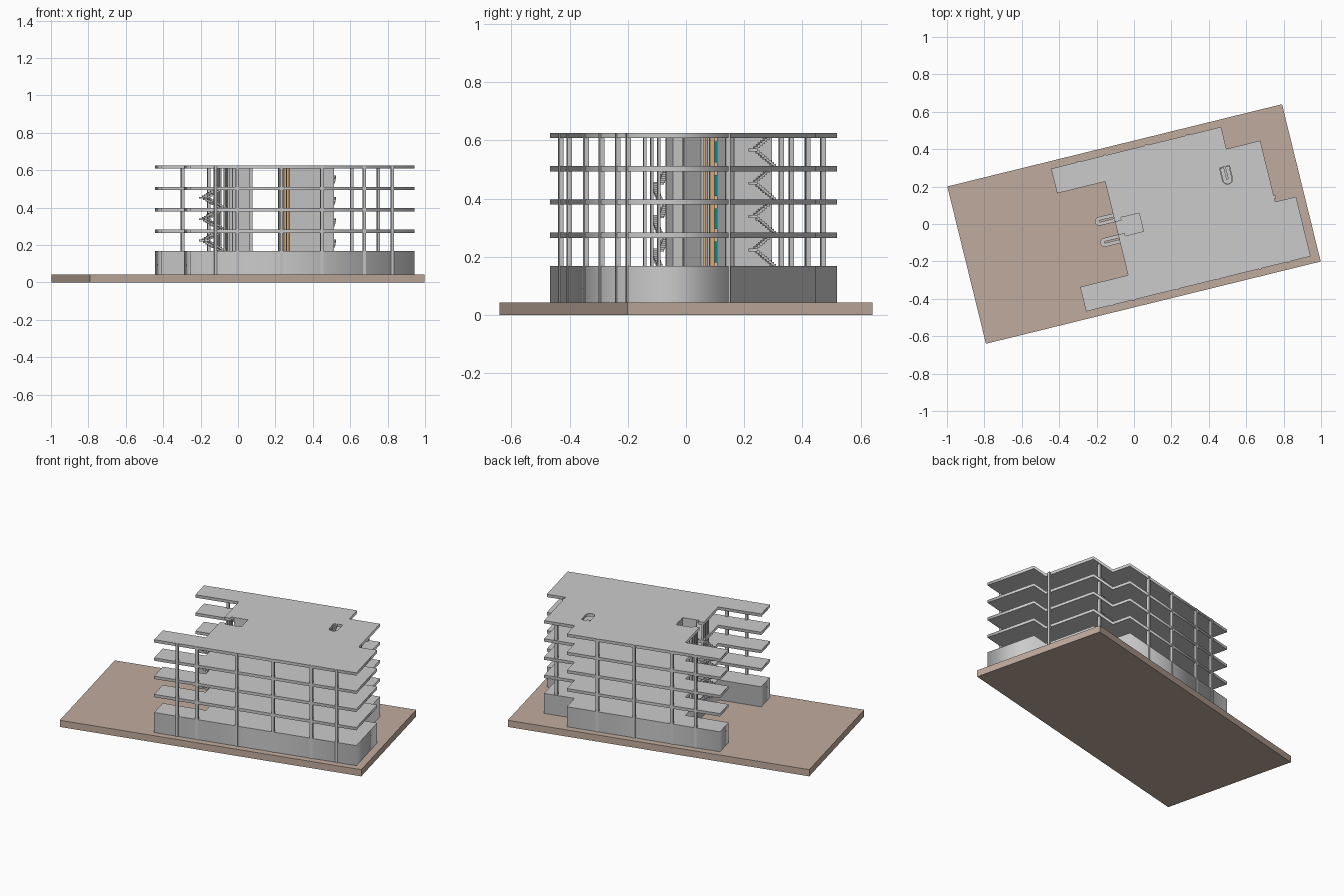
import bpy, bmesh, math

if "Cube" in bpy.data.objects:
    bpy.data.objects.remove(bpy.data.objects["Cube"])

ANGLE = math.radians(13.8)          # whole site is turned on the grid
PLATE, BASE, STEP, THICK = 0.042, 0.168, 0.1145, 0.018
FLOORS = [BASE + STEP * i for i in range(5)]
ROOF = FLOORS[-1]


def material(name, rgb):
    m = bpy.data.materials.new(name)
    m.diffuse_color = (*rgb, 1)
    m.use_nodes = True
    m.node_tree.nodes["Principled BSDF"].inputs["Base Color"].default_value = m.diffuse_color
    return m


brown = material("brown", (0.53, 0.41, 0.34))
orange = material("orange", (0.75, 0.45, 0.2))
teal = material("teal", (0.0, 0.5, 0.6))


def add_object(name, mesh, mat=None):
    ob = bpy.data.objects.new(name, mesh)
    bpy.context.collection.objects.link(ob)
    ob.rotation_euler.z = ANGLE
    if mat:
        mesh.materials.append(mat)
    return ob


def prism(bm, pts, z0, z1):
    lo = [bm.verts.new((x, y, z0)) for x, y in pts]
    hi = [bm.verts.new((x, y, z1)) for x, y in pts]
    bm.faces.new(lo[::-1])
    bm.faces.new(hi)
    n = len(pts)
    for i in range(n):
        j = (i + 1) % n
        bm.faces.new((lo[i], lo[j], hi[j], hi[i]))


def finish(name, bm, mat=None):
    bmesh.ops.recalc_face_normals(bm, faces=bm.faces)
    me = bpy.data.meshes.new(name)
    bm.to_mesh(me)
    bm.free()
    return add_object(name, me, mat)


def rect(u0, u1, v0, v1):
    return [(u0, v0), (u1, v0), (u1, v1), (u0, v1)]


def boxes(name, items, mat=None):
    """items: (u0, u1, v0, v1, z0, z1)"""
    bm = bmesh.new()
    for b in items:
        prism(bm, rect(*b[:4]), b[4], b[5])
    return finish(name, bm, mat)


def plan(name, loops, z0, z1):
    """Flat outline with holes, extruded through a filled curve."""
    cu = bpy.data.curves.new(name, 'CURVE')
    cu.dimensions = '2D'
    cu.fill_mode = 'BOTH'
    cu.extrude = (z1 - z0) / 2
    for pts in loops:
        sp = cu.splines.new('POLY')
        sp.points.add(len(pts) - 1)
        for p, (x, y) in zip(sp.points, pts):
            p.co = (x, y, 0, 1)
        sp.use_cyclic_u = True
    tmp = bpy.data.objects.new(name + "_curve", cu)
    bpy.context.collection.objects.link(tmp)
    dg = bpy.context.evaluated_depsgraph_get()
    me = bpy.data.meshes.new_from_object(tmp.evaluated_get(dg))
    bpy.data.objects.remove(tmp)
    ob = add_object(name, me)
    ob.location.z = (z0 + z1) / 2


# site plate
boxes("site_plate", [(-0.9215, 0.9215, -0.433, 0.433, 0, PLATE)], brown)

# building outline; floors also have a lift notch and a stair hole
east = [(-0.36, 0.257), (-0.36, 0.393), (0.576, 0.393), (0.576, 0.272), (0.762, 0.272),
        (0.762, -0.065), (0.876, -0.065), (0.876, -0.393), (-0.36, -0.393), (-0.36, -0.258)]
west = [(-0.096, -0.258), (-0.096, 0.257)]
notch = [(-0.096, -0.035), (-0.06, -0.035), (-0.06, -0.051), (0.041, -0.051),
         (0.041, 0.051), (-0.06, 0.051), (-0.06, 0.035), (-0.096, 0.035)]
SU, SV, SW, SL = 0.5426, 0.134, 0.054, 0.096
hole = [(SU - SW / 2, SV + SL / 2), (SU + SW / 2, SV + SL / 2)]
hole += [(SU + SW / 2 * math.cos(t), SV - SL / 2 + SW / 2 - SW / 2 * math.sin(t))
         for t in (math.pi * i / 10 for i in range(11))]

plan("ground_floor_block", [east + west], PLATE, BASE)
for i, z in enumerate(FLOORS[1:]):
    plan(f"floor_slab_{i + 1}", [east + west[:1] + notch + west[1:], hole], z - THICK, z)

# perimeter columns
cols = [(u, -0.389) for u in (-0.22, -0.1, 0.143, 0.366, 0.6, 0.754)]
cols += [(u, 0.389) for u in (-0.21, -0.065, 0.165, 0.39)]
cols += [(0.763, -0.04), (0.69, 0.262)]
W = 0.008
boxes("columns", [(u - W, u + W, v - W, v + W, PLATE, ROOF - 0.001) for u, v in cols])

# facade posts beside the entrance notch
posts = [s * v for s in (-1, 1) for v in (0.045, 0.075, 0.1, 0.125)]
boxes("facade_posts", [(-0.09, -0.08, v - 0.005, v + 0.005, BASE, ROOF - 0.001) for v in posts])

# lift shaft walls
T = ROOF - 0.001
boxes("lift_shaft_walls", [
    (-0.045, 0.049, -0.058, -0.050, BASE, T),
    (-0.045, 0.049, 0.050, 0.058, BASE, T),
    (0.040, 0.049, -0.050, 0.050, BASE, T)])

# service core walls
boxes("service_core_walls", [
    (0.265, 0.510, -0.073, -0.062, BASE, T),
    (0.500, 0.512, 0.045, 0.178, BASE, T),
    (0.265, 0.500, 0.168, 0.178, BASE, T),
    (0.265, 0.500, 0.045, 0.055, BASE, T)])

# orange panels and teal doors inside the core, one set per storey
storeys = FLOORS[:-1]
boxes("core_panels", [(0.25, 0.262, v, v + 0.018, z, z + STEP - THICK)
                      for z in storeys for v in (-0.073, -0.012, 0.02)], orange)
boxes("core_doors", [(0.265, 0.27, 0.036, 0.044, z + 0.012, z + 0.084) for z in storeys], teal)


# U-shaped stairs with a half-round landing
def staircase(name, cu, cv, turn, length, width, levels):
    bm = bmesh.new()
    n, gap = 8, 0.008
    r = width / 2
    run = (length - r) / n
    rise = STEP / (2 * n + 1)
    c, s = math.cos(turn), math.sin(turn)

    def place(pts):
        return [(cu + c * x - s * y, cv + s * x + c * y) for x, y in pts]

    end = length / 2
    for z in levels:
        for k in range(n):
            x1 = end - run * k
            za = z + rise * (k + 1)
            zb = z + STEP - rise * k
            prism(bm, place(rect(x1 - run * 1.15, x1, -r, -gap / 2)), za - 0.011, za)
            prism(bm, place(rect(x1 - run * 1.15, x1, gap / 2, r)), zb - 0.011, zb)
        mid = -length / 2 + r
        arc = [(mid - r * math.sin(t), r * math.cos(t))
               for t in (math.pi * i / 10 for i in range(11))]
        zm = z + rise * (n + 1)
        prism(bm, place(arc), zm - 0.010, zm)
    finish(name, bm)


staircase("west_stair_back", -0.143, 0.058, 0, 0.114, 0.047, FLOORS[:3])
staircase("west_stair_front", -0.143, -0.058, 0, 0.114, 0.047, FLOORS[:3])
staircase("east_stair", SU, SV, math.pi / 2, SL - 0.004, SW - 0.004, FLOORS[:4])
